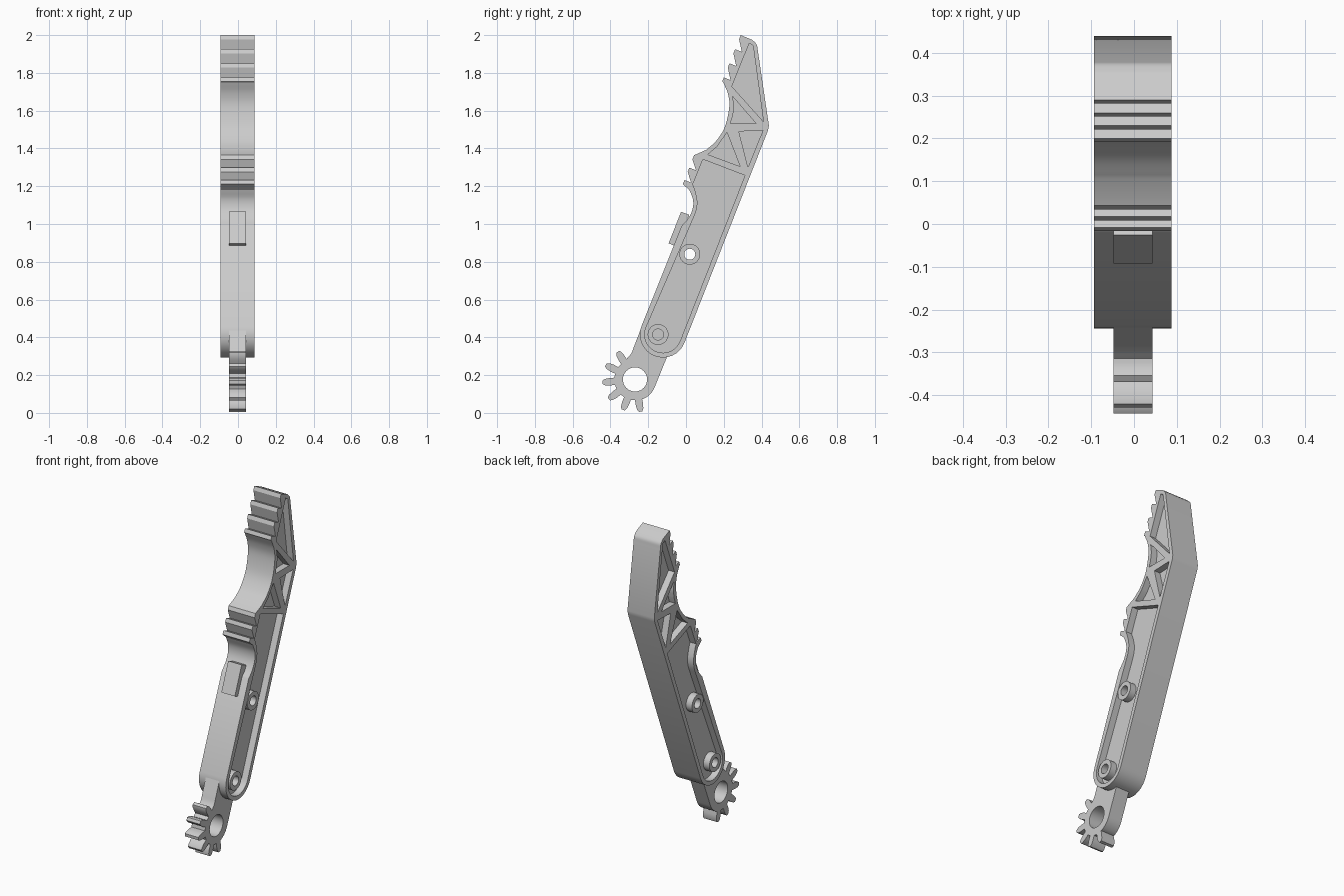
import bpy, bmesh
from math import sin, cos, radians
from mathutils import Vector, Matrix

cube = bpy.data.objects.get("Cube")
if cube:
    bpy.data.objects.remove(cube)

grey = bpy.data.materials.new("plain_grey")
grey.use_nodes = True
COLOUR = (0.6, 0.6, 0.6, 1)
grey.diffuse_color = COLOUR
grey.node_tree.nodes["Principled BSDF"].inputs["Base Color"].default_value = COLOUR

MID = -0.0025                     # middle plane in x
HALF, ARM_HALF, WEB_HALF = 0.0905, 0.0455, 0.05
TILT = 68.5                       # lean of the finger
U = Vector((cos(radians(TILT)), sin(radians(TILT))))   # along the finger
N = Vector((-U.y, U.x))                                # out of the front edge


def polar(c, r, deg):
    return Vector(c) + r * Vector((cos(radians(deg)), sin(radians(deg))))


def arc(c, r, a, b, n=16):
    return [polar(c, r, a + (b - a) * i / n) for i in range(n + 1)]


def circle(c, r, n=32):
    return arc(c, r, 0, 360, n)[:-1]


def smooth(points, n=6):
    """Catmull-Rom curve through the points."""
    p = [Vector(q) for q in points]
    p = [2 * p[0] - p[1]] + p + [2 * p[-1] - p[-2]]
    out = []
    for a, b, c, d in zip(p, p[1:], p[2:], p[3:]):
        for i in range(n):
            t = i / n
            out.append(0.5 * (2 * b + (c - a) * t + (2 * a - 5 * b + 4 * c - d) * t * t
                              + (3 * b - a - 3 * c + d) * t ** 3))
    return out + [p[-2]]


def plate(name, outline, holes, x0, x1):
    """Extrude a side outline, with holes, from x0 to x1."""
    curve = bpy.data.curves.new(name, "CURVE")
    curve.dimensions, curve.fill_mode = "2D", "BOTH"
    curve.extrude = (x1 - x0) / 2
    for loop in [outline] + holes:
        s = curve.splines.new("POLY")
        s.points.add(len(loop) - 1)
        for point, q in zip(s.points, loop):
            point.co = (q[0], q[1], 0, 1)
        s.use_cyclic_u = True
    tmp = bpy.data.objects.new(name + "_curve", curve)
    bpy.context.collection.objects.link(tmp)
    bpy.context.view_layer.update()
    mesh = bpy.data.meshes.new_from_object(
        tmp.evaluated_get(bpy.context.evaluated_depsgraph_get()))
    bpy.data.objects.remove(tmp)
    mesh.transform(Matrix(((0, 0, 1, MID + (x0 + x1) / 2), (1, 0, 0, 0),
                           (0, 1, 0, 0), (0, 0, 0, 1))))
    bm = bmesh.new()
    bm.from_mesh(mesh)
    bmesh.ops.remove_doubles(bm, verts=bm.verts, dist=1e-5)
    bmesh.ops.recalc_face_normals(bm, faces=bm.faces)
    bm.to_mesh(mesh)
    bm.free()
    mesh.materials.clear()
    mesh.materials.append(grey)
    obj = bpy.data.objects.new(name, mesh)
    bpy.context.collection.objects.link(obj)
    bpy.ops.object.select_all(action="DESELECT")
    obj.select_set(True)
    bpy.context.view_layer.objects.active = obj
    bpy.ops.object.shade_smooth_by_angle(angle=radians(25))
    return obj


def grip_teeth(top, bottom, count):
    """Saw teeth down the front edge, between the first and last tips."""
    top, bottom, out = Vector(top), Vector(bottom), []
    for i in range(count):
        tip = top.lerp(bottom, i / (count - 1))
        if i:
            out.append(tip - N * 0.038)
        out += [tip, tip - U * 0.024]
    return out


# Finger outline, anticlockwise from the round foot
FOOT = (-0.122, 0.415)
outline = arc(FOOT, 0.122, TILT + 90, TILT + 270)
outline += [(0.434, 1.495), (0.439, 1.52)]
outline += smooth([(0.38, 1.92), (0.374, 1.95), (0.352, 1.974)], 4)
outline += grip_teeth((0.29, 2.0), (0.2, 1.776), 4)
outline += smooth([(0.197, 1.75), (0.222, 1.69), (0.229, 1.62), (0.206, 1.515),
                   (0.16, 1.44), (0.106, 1.392)])
outline += grip_teeth((0.043, 1.364), (-0.008, 1.233), 3)
outline += smooth([(0.018, 1.18), (0.037, 1.13), (0.035, 1.08), (0.012, 1.03),
                   (-0.023, 0.99)])

# Recesses in both sides
long_pocket = arc(FOOT, 0.097, TILT + 90, TILT + 270)
long_pocket += [(0.312, 1.257), (0.09, 1.342)]
long_pocket += smooth([(0.036, 1.21), (0.05, 1.17), (0.06, 1.12), (0.054, 1.07),
                       (0.03, 1.01)])
truss_pockets = [
    [(0.335, 1.957), (0.355, 1.945), (0.41, 1.542), (0.243, 1.728)],
    [(0.37, 1.533), (0.235, 1.533)] + smooth([(0.247, 1.57), (0.254, 1.62), (0.247, 1.675)]),
    [(0.28, 1.49), (0.407, 1.495), (0.328, 1.3)],
    [(0.217, 1.485), (0.286, 1.305), (0.116, 1.368)] + smooth([(0.165, 1.41), (0.217, 1.485)])[:-1],
]
pivots = [(-0.148, 0.415), (0.02, 0.84)]
bores = [circle(p, 0.029) for p in pivots]

plate("finger_web", outline, bores, -WEB_HALF, WEB_HALF)
for side, s in (("left", 1), ("right", -1)):
    x0, x1 = sorted((s * WEB_HALF, s * HALF))
    plate(side + "_rim", outline, [long_pocket] + truss_pockets, x0, x1)
    for place, p, bore in zip(("lower", "upper"), pivots, bores):
        plate(f"{side}_{place}_boss", circle(p, 0.055), [bore], x0, x1)

# Raised pad on the front edge
edge = polar(FOOT, 0.122, TILT + 90)
a, b = edge + U * 0.46, edge + U * 0.64
plate("front_pad", [a - N * 0.02, b - N * 0.02, b + N * 0.027, a + N * 0.027], [],
      -ARM_HALF, ARM_HALF)

# Drive arm ending in a part gear
HUB = (-0.27, 0.177)
arm = [(-0.05, 0.42)] + arc(HUB, 0.112, TILT - 90, -65, 6)
for i in range(6):
    mid = -80 - 31.6 * i
    for r, d in ((0.11, 10), (0.135, 8.5), (0.16, 6), (0.173, 3),
                 (0.173, -3), (0.16, -6), (0.135, -8.5), (0.11, -10)):
        arm.append(polar(HUB, r, mid + d))
arm += smooth([(-0.315, 0.285), (-0.29, 0.315), (-0.272, 0.36), (-0.235, 0.455)])
arm += [(-0.2, 0.46)]
plate("gear_arm", arm, [circle(HUB, 0.064)], -ARM_HALF, ARM_HALF)
